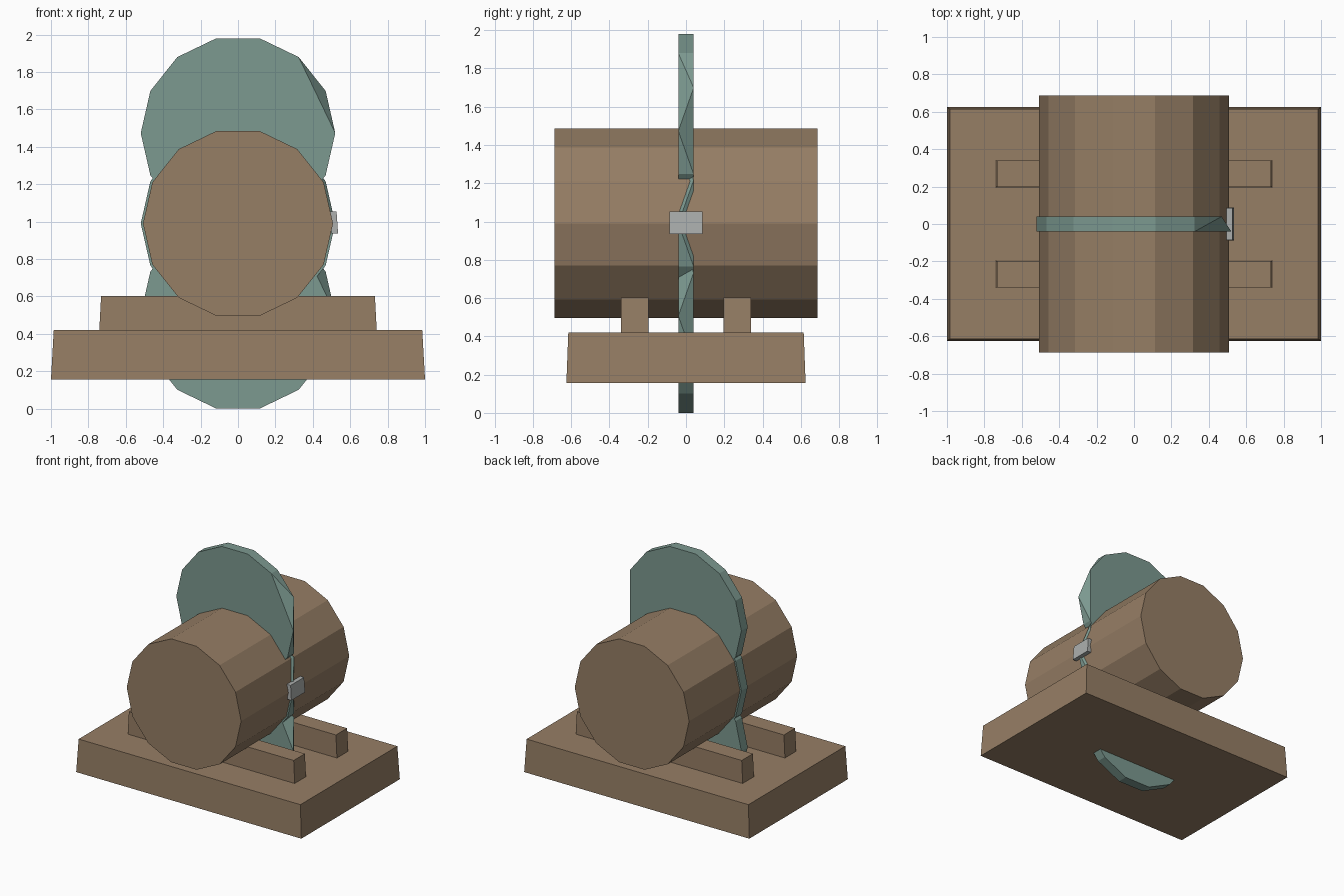
import bpy, bmesh, math

if "Cube" in bpy.data.objects:
    bpy.data.objects.remove(bpy.data.objects["Cube"])


def material(name, rgb):
    m = bpy.data.materials.new(name)
    m.diffuse_color = (*rgb, 1)
    m.use_nodes = True
    m.node_tree.nodes["Principled BSDF"].inputs["Base Color"].default_value = m.diffuse_color
    return m


WOOD = material("brown wood", (0.305, 0.209, 0.130))
TEAL = material("muted teal", (0.202, 0.319, 0.279))
STEEL = material("light grey", (0.413, 0.429, 0.423))
SIDES = 14


def make(name, verts, faces, mat):
    bm = bmesh.new()
    vs = [bm.verts.new(v) for v in verts]
    for f in faces:
        bm.faces.new([vs[i] for i in f])
    bmesh.ops.recalc_face_normals(bm, faces=bm.faces)
    mesh = bpy.data.meshes.new(name)
    bm.to_mesh(mesh)
    bm.free()
    mesh.materials.append(mat)
    ob = bpy.data.objects.new(name, mesh)
    bpy.context.collection.objects.link(ob)
    return ob


def tapered_box(name, bottom, top, z0, z1, mat):
    """bottom and top are (x0, x1, y0, y1) rectangles."""
    verts = []
    for (x0, x1, y0, y1), z in ((bottom, z0), (top, z1)):
        verts += [(x0, y0, z), (x1, y0, z), (x1, y1, z), (x0, y1, z)]
    faces = [(0, 1, 2, 3), (4, 5, 6, 7)]
    faces += [(i, (i + 1) % 4, (i + 1) % 4 + 4, i + 4) for i in range(4)]
    return make(name, verts, faces, mat)


def disc(name, radius, half, z, mat, folded=False):
    """14-sided drum along y; folded drops one front and one back corner at +x."""
    verts = []
    for y in (-half, half):
        for i in range(SIDES):
            a = 2 * math.pi * i / SIDES
            verts.append((radius * math.cos(a), y, z + radius * math.sin(a)))
    # corners dropped: front corner 1, back corner 0
    skip = {1, SIDES} if folded else set()
    faces = []
    for k in (0, SIDES):
        faces.append([k + i for i in range(SIDES) if k + i not in skip])
    for i in range(SIDES):
        j = (i + 1) % SIDES
        quad = [i, j, j + SIDES, i + SIDES]
        if not folded or i not in (0, 1, SIDES - 1):
            faces.append(quad)
    if folded:
        n = SIDES
        faces += [(0, 2, n + 1), (2, n + 2, n + 1),
                  (0, n + 1, 2 * n - 1), (0, 2 * n - 1, n - 1)]
    ob = make(name, verts, faces, mat)
    if folded:
        bm = bmesh.new()
        bm.from_mesh(ob.data)
        loose = [v for v in bm.verts if not v.link_faces]
        bmesh.ops.delete(bm, geom=loose, context='VERTS')
        bm.to_mesh(ob.data)
        bm.free()
    return ob


# Base slab
tapered_box("base", (-1, 1, -0.625, 0.625), (-0.985, 0.985, -0.615, 0.615),
            0.155, 0.42, WOOD)

# Two cradle rails
for label, y in (("front", -0.268), ("back", 0.268)):
    tapered_box(label + "_rail", (-0.742, 0.742, y - 0.072, y + 0.072),
                (-0.732, 0.732, y - 0.071, y + 0.071), 0.41, 0.602, WOOD)

# Log drum
disc("drum", 0.508, 0.686, 0.99, WOOD)

# Stack of three teal discs passing through the drum and base
for label, z in (("lower", 0.507), ("middle", 0.99), ("upper", 1.473)):
    disc(label + "_disc", 0.52, 0.04, z, TEAL, folded=True)

# Small plate on the side of the drum
tapered_box("side_plate", (0.50, 0.535, -0.087, 0.087),
            (0.49, 0.527, -0.085, 0.085), 0.935, 1.053, STEEL)
